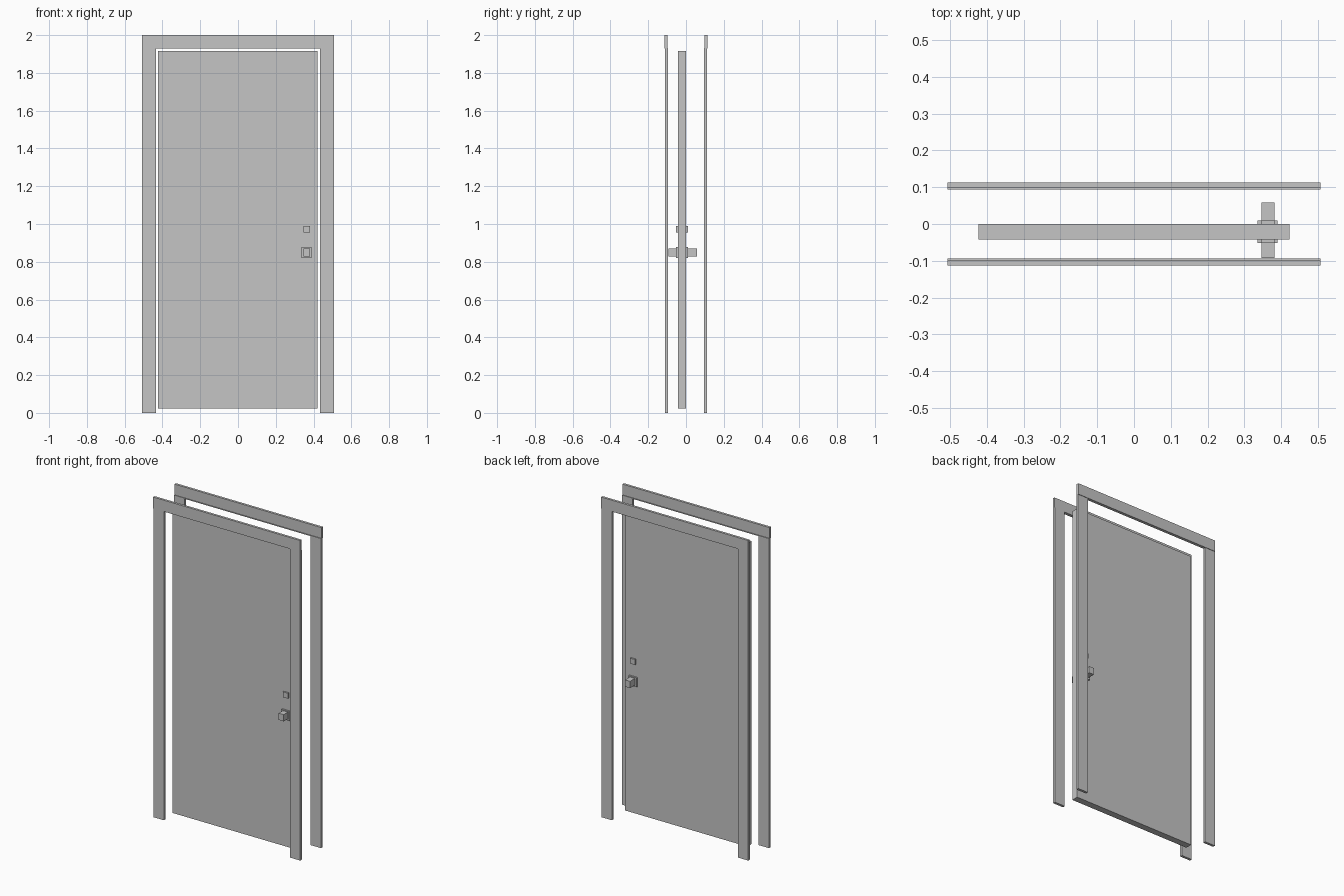
import bpy
import bmesh

cube = bpy.data.objects.get("Cube")
if cube:
    bpy.data.objects.remove(cube, do_unlink=True)

grey = bpy.data.materials.new("light grey")
grey.use_nodes = True
GREY = (0.56, 0.56, 0.56, 1)
grey.diffuse_color = GREY
grey.node_tree.nodes["Principled BSDF"].inputs["Base Color"].default_value = GREY


def prism(name, profile, x0, x1):
    """Extrude a (y, z) profile along x."""
    bm = bmesh.new()
    face = bm.faces.new([bm.verts.new((x0, y, z)) for y, z in profile])
    ext = bmesh.ops.extrude_face_region(bm, geom=[face])
    verts = [v for v in ext["geom"] if isinstance(v, bmesh.types.BMVert)]
    bmesh.ops.translate(bm, verts=verts, vec=(x1 - x0, 0, 0))
    bmesh.ops.recalc_face_normals(bm, faces=bm.faces)
    mesh = bpy.data.meshes.new(name)
    bm.to_mesh(mesh)
    bm.free()
    mesh.materials.append(grey)
    obj = bpy.data.objects.new(name, mesh)
    bpy.context.collection.objects.link(obj)


def box(name, x, y, z):
    """Box from (min, max) pairs."""
    profile = [(y[0], z[0]), (y[1], z[0]), (y[1], z[1]), (y[0], z[1])]
    prism(name, profile, x[0], x[1])


HALF_W, OPENING, HEAD_Z, TOP = 0.507, 0.435, 1.929, 2.0
INNER, OUTER = 0.094, 0.11
HEAD_INNER, HEAD_OUTER, LIP_Z = 0.098, 0.113, 1.933

# Casing on both sides of the wall: two legs and a header with a small inner lip
for side, s in (("front", -1), ("back", 1)):
    for hand, h in (("left", 1), ("right", -1)):
        box(f"{side}_casing_{hand}", sorted((h * OPENING, h * HALF_W)),
            sorted((s * INNER, s * OUTER)), (0, HEAD_Z))
    header = [(INNER, HEAD_Z), (HEAD_OUTER, HEAD_Z), (HEAD_OUTER, TOP),
              (HEAD_INNER, TOP), (HEAD_INNER, LIP_Z), (INNER, LIP_Z)]
    prism(f"{side}_casing_header", [(s * y, z) for y, z in header], -HALF_W, HALF_W)

# Door leaf
FRONT, BACK = -0.042, 0.0
box("door_leaf", (-0.423, 0.422), (FRONT, BACK), (0.023, 1.915))

# Lock and knob on each face
for side, face, s, reach in (("front", FRONT, -1, 0.051), ("back", BACK, 1, 0.058)):
    plate = sorted((face, face + s * 0.01))
    box(f"{side}_deadbolt", (0.346, 0.381), plate, (0.955, 0.989))
    box(f"{side}_knob_plate", (0.335, 0.39), plate, (0.819, 0.877))
    box(f"{side}_knob", (0.346, 0.381),
        sorted((face + s * 0.01, face + s * reach)), (0.829, 0.871))
